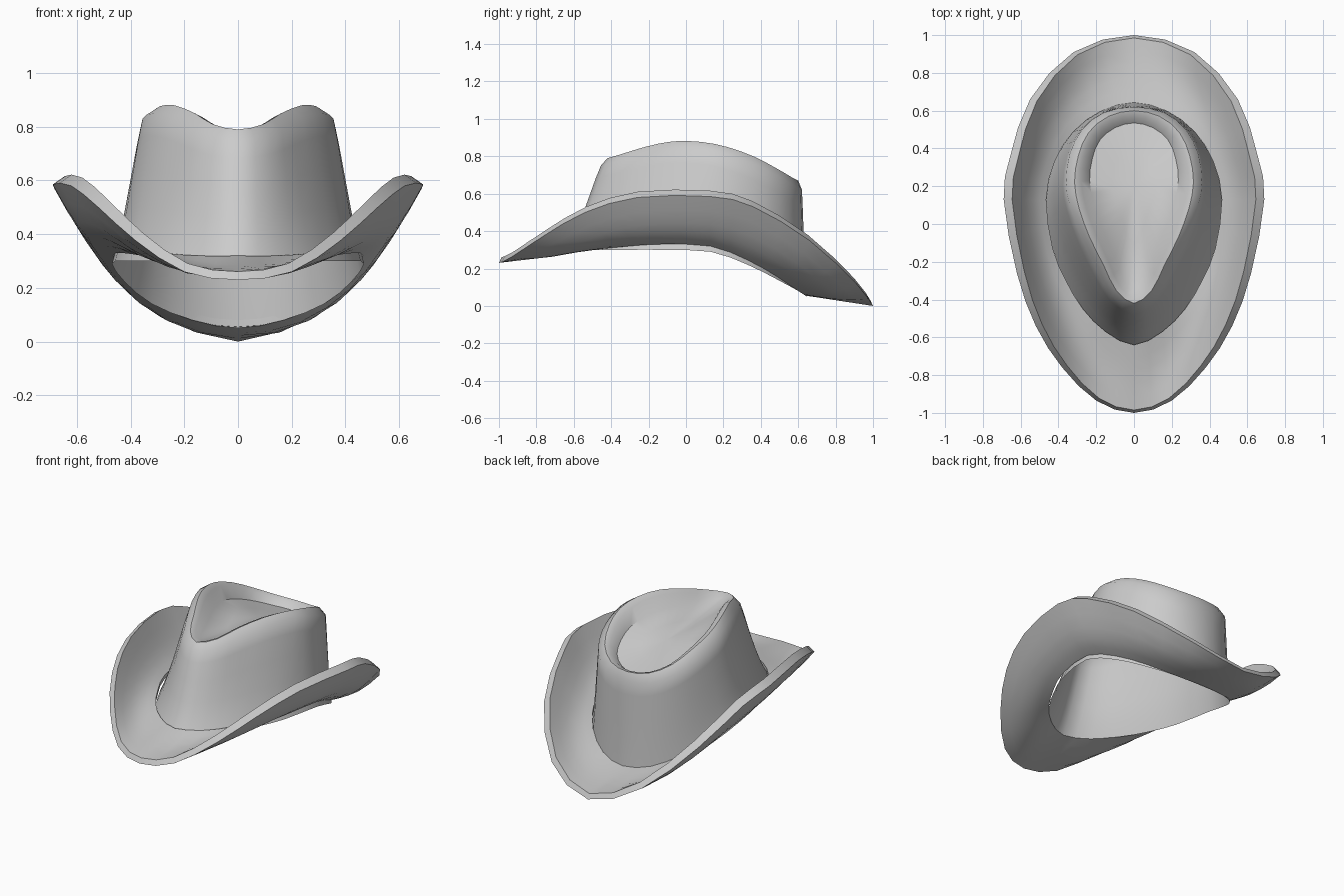
import bpy, bmesh, math
from mathutils import Vector

if "Cube" in bpy.data.objects:
    bpy.data.objects.remove(bpy.data.objects["Cube"])


def loop(pts, sub=2):
    """Smooth half outline (front to back, +x side), mirrored to a closed loop."""
    p = [Vector(v) for v in pts]
    m = lambda v: Vector((-v.x, v.y, v.z))
    p = [m(p[1])] + p + [m(p[-2])]
    half = []
    for i in range(1, len(p) - 2):
        a, b, c, d = p[i - 1:i + 3]
        for k in range(sub):
            t = k / sub
            half.append(0.5 * (2 * b + (c - a) * t + (2 * a - 5 * b + 4 * c - d) * t ** 2
                               + (3 * b - a - 3 * c + d) * t ** 3))
    half.append(p[-2])
    return half + [m(v) for v in half[-2:0:-1]]


def blend(a, b, t, tz=None, sag=0.0):
    tz = t if tz is None else tz
    return [Vector((p.x + (q.x - p.x) * t, p.y + (q.y - p.y) * t,
                    p.z + (q.z - p.z) * tz - sag)) for p, q in zip(a, b)]


def loft(name, loops, closed=False, cap_point=None):
    bm = bmesh.new()
    rings = [[bm.verts.new(v) for v in l] for l in loops]
    n = len(rings[0])
    pairs = list(zip(rings, rings[1:])) + ([(rings[-1], rings[0])] if closed else [])
    for a, b in pairs:
        for i in range(n):
            j = (i + 1) % n
            bm.faces.new((a[i], a[j], b[j], b[i]))
    if cap_point:
        c = bm.verts.new(cap_point)
        for i in range(n):
            bm.faces.new((rings[-1][i], rings[-1][(i + 1) % n], c))
    bmesh.ops.recalc_face_normals(bm, faces=bm.faces)
    me = bpy.data.meshes.new(name)
    bm.to_mesh(me)
    bm.free()
    ob = bpy.data.objects.new(name, me)
    bpy.context.collection.objects.link(ob)
    bpy.ops.object.select_all(action='DESELECT')
    ob.select_set(True)
    bpy.context.view_layer.objects.active = ob
    bpy.ops.object.shade_smooth_by_angle(angle=math.radians(45))
    return ob


# Crown outlines: foot, shoulder, ridge and the teardrop dent
foot = loop([(0, -.64, .30), (.15, -.57, .30), (.27, -.45, .30), (.36, -.30, .30), (.43, -.13, .30),
             (.47, .13, .29), (.42, .33, .22), (.32, .49, .14), (.17, .60, .08), (0, .645, .05)])
shoulder = loop([(0, -.455, .75), (.12, -.38, .77), (.20, -.24, .81), (.28, -.07, .845), (.34, .10, .845),
                 (.36, .22, .81), (.34, .37, .755), (.275, .50, .69), (.16, .59, .635), (0, .62, .62)])
ridge = loop([(0, -.42, .79), (.095, -.35, .81), (.16, -.22, .85), (.235, -.07, .88), (.29, .08, .877),
              (.315, .22, .85), (.295, .36, .80), (.24, .485, .735), (.135, .57, .685), (0, .60, .67)])
dent = loop([(0, -.36, .775), (.06, -.29, .775), (.10, -.18, .78), (.16, -.04, .79), (.21, .10, .78),
             (.235, .23, .755), (.22, .35, .715), (.18, .445, .675), (.10, .51, .645), (0, .535, .635)])
floor = [Vector((v.x * .5, .2 + (v.y - .2) * .55, v.z * .5 + .355)) for v in dent]

walls = [blend(foot, shoulder, xy, z) for xy, z in ((.2, .15), (.42, .36), (.65, .62), (.85, .85))]
lip_in = blend(ridge, dent, .45, .2)
loft("crown", [foot] + walls + [shoulder, ridge, lip_in, dent, floor], cap_point=(0, .2, .72))

# Brim: rolled sheet from the crown foot out to the raised side edges
edge_top = loop([(0, -1, .255), (.20, -.935, .285), (.38, -.76, .40), (.52, -.54, .525), (.62, -.26, .605),
                 (.69, .13, .61), (.655, .36, .555), (.55, .66, .375), (.32, .91, .145), (0, 1, .025)])
edge_low = [Vector((v.x, v.y, v.z - .025)) for v in edge_top]
edge_top = [Vector((v.x * .935, v.y * .985, v.z + .006)) for v in edge_top]
inner = loop([(0, -.64, .32), (.15, -.57, .32), (.27, -.45, .33), (.36, -.30, .345), (.43, -.13, .355),
              (.465, .13, .345), (.42, .33, .27), (.32, .49, .18), (.17, .60, .105), (0, .64, .08)])
inner_low = [Vector((v.x, v.y, v.z - .025)) for v in inner]


def dish(a, b, t):
    # sag is strongest at the steep sides, vanishing at front and back
    out = blend(a, b, t)
    for v in out:
        v.z -= .045 * math.sin(math.pi * t) * min(1, abs(v.x) / .4)
    return out


ts = (.2, .4, .6, .8)
loft("brim", [inner] + [dish(inner, edge_top, t) for t in ts] + [edge_top, edge_low]
     + [dish(inner_low, edge_low, t) for t in reversed(ts)] + [inner_low], closed=True)
